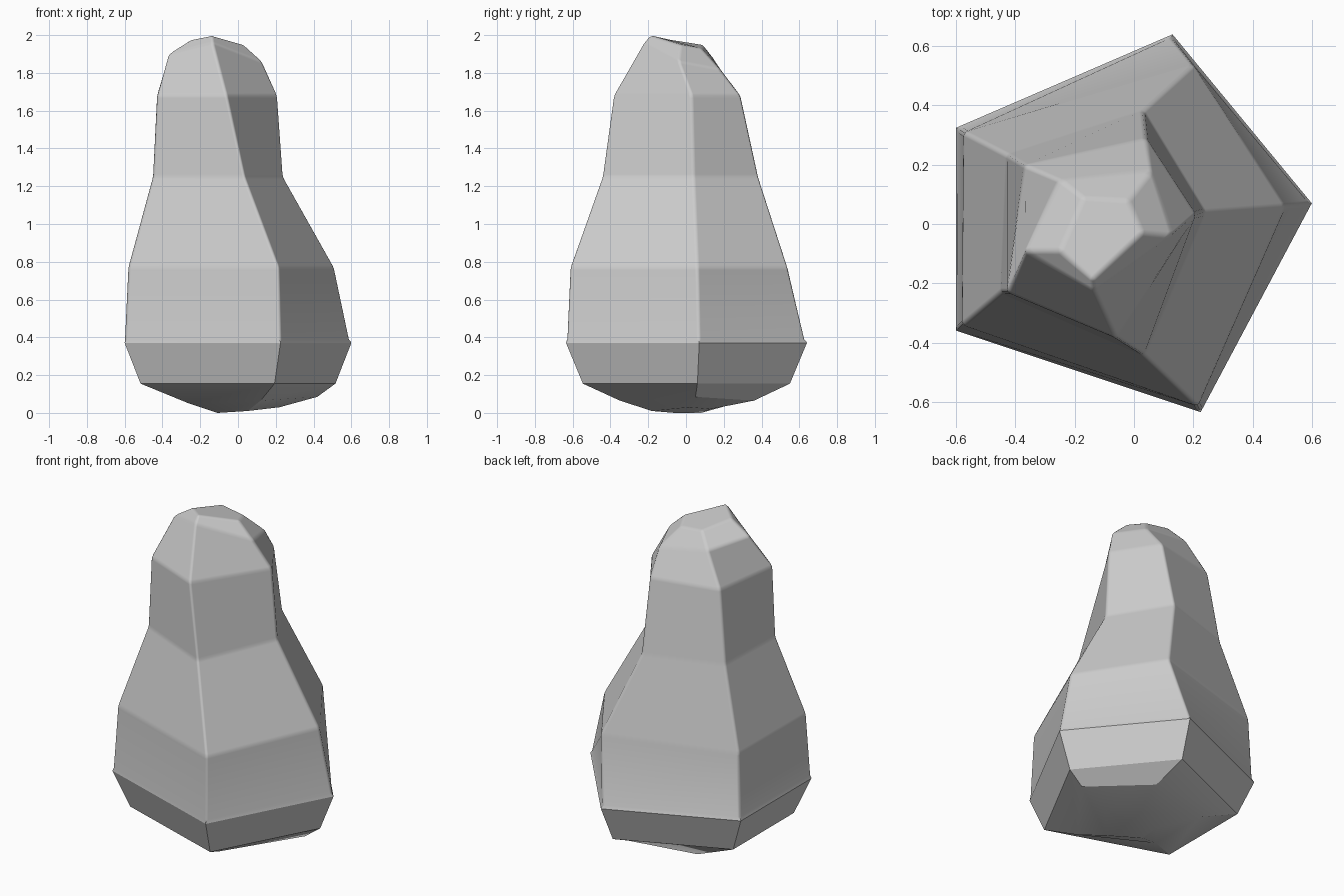
import bpy, bmesh

cube = bpy.data.objects.get("Cube")
if cube:
    bpy.data.objects.remove(cube)

stone = bpy.data.materials.new("stone_grey")
stone.use_nodes = True
colour = (0.6, 0.6, 0.6, 1)
stone.diffuse_color = colour
stone.node_tree.nodes["Principled BSDF"].inputs["Base Color"].default_value = colour


def ring(z, *points):
    """Five corners at one height, or with their own heights."""
    return [p if len(p) == 3 else (*p, z) for p in points]


def scaled(points, factor, z):
    return [(x * factor, y * factor, z) for x, y, _ in points]


# Corner order: right, back, back left, front left, front
waist = ring(0.37, (0.6, 0.07), (0.13, 0.64), (-0.6, 0.325), (-0.6, -0.36), (0.225, -0.635))

# Chipped underside
tip = ring(0, (0.22, 0.02, 0.03), (0.05, 0.13, 0.02), (-0.1, 0.08), (-0.11, -0.06), (0.05, -0.18, 0.01))
underside = ring(0.05, (0.42, 0.05, 0.085), (0.14, 0.36, 0.065), (-0.26, 0.26), (-0.26, -0.12),
                 (0.12, -0.35, 0.065))
foot = scaled(waist, 0.86, 0.155)

# Tapering body above a narrow lip
lip = scaled(waist, 0.985, 0.39)
lip[3:] = [(-0.598, -0.358, 0.39), (0.224, -0.632, 0.39)]
belly = ring(0.77, (0.51, 0.06), (0.2, 0.54), (-0.575, 0.31), (-0.58, -0.34), (0.215, -0.615))
shoulder = ring(1.25, (0.24, 0.04), (0.03, 0.385), (-0.43, 0.235), (-0.45, -0.23), (0.035, -0.445))
neck = ring(1.68, (0.21, 0.03), (0.04, 0.29), (-0.37, 0.2), (-0.43, -0.23), (-0.06, -0.385))

# Leaning crown
crown = ring(1.87, (0.13, -0.04, 1.86), (0.06, 0.18, 1.82), (-0.25, 0.15), (-0.37, -0.09, 1.9),
             (-0.135, -0.225, 1.96))
summit = ring(1.95, (0.03, -0.03), (-0.02, 0.08, 1.93), (-0.17, 0.09), (-0.25, -0.09, 1.975),
              (-0.14, -0.19, 2.0))

# Loft the rings and close both ends
bm = bmesh.new()
loops = [[bm.verts.new(p) for p in r]
         for r in (tip, underside, foot, waist, lip, belly, shoulder, neck, crown, summit)]
for low, high in zip(loops, loops[1:]):
    for i in range(5):
        j = (i + 1) % 5
        bm.faces.new((low[i], low[j], high[j], high[i]))
bm.faces.new(reversed(loops[0]))
bm.faces.new(loops[-1])
bmesh.ops.recalc_face_normals(bm, faces=bm.faces)

# Soften the worn edges of the upper stone only
weight = bm.edges.layers.float.new("bevel_weight_edge")
for edge in bm.edges:
    edge[weight] = 1.0 if min(v.co.z for v in edge.verts) > 0.38 and max(v.co.z for v in edge.verts) > 0.5 else 0.0

mesh = bpy.data.meshes.new("rock")
bm.to_mesh(mesh)
bm.free()
mesh.materials.append(stone)
rock = bpy.data.objects.new("rock", mesh)
bpy.context.collection.objects.link(rock)

bevel = rock.modifiers.new("worn_edges", "BEVEL")
bevel.limit_method = "WEIGHT"
bevel.width = 0.014
bevel.segments = 2
bevel.harden_normals = True

bpy.ops.object.select_all(action="DESELECT")
rock.select_set(True)
bpy.context.view_layer.objects.active = rock
bpy.ops.object.shade_smooth_by_angle(angle=0.4)
